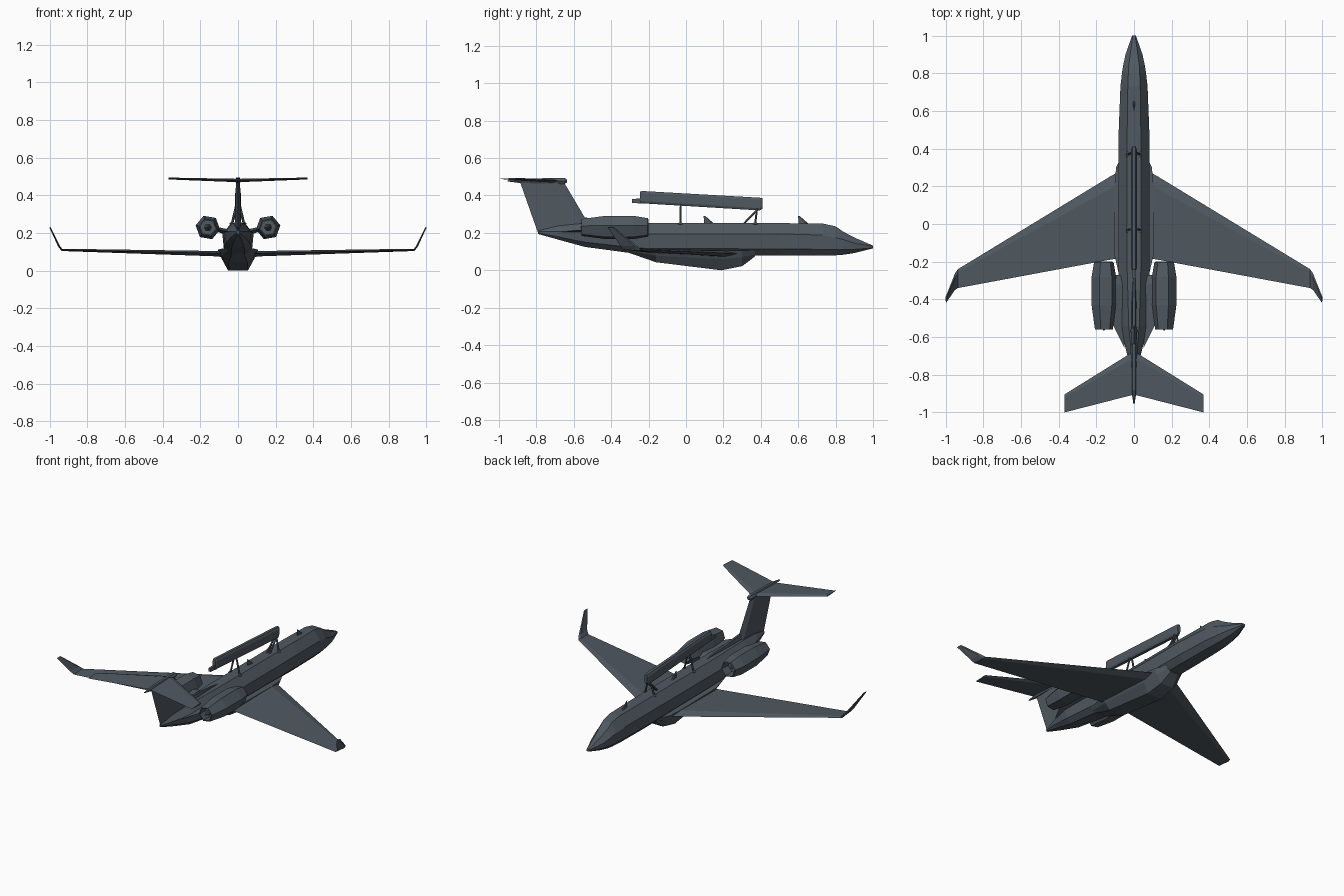
import bpy, bmesh
from math import sin, cos, radians, pi
from mathutils import Vector

paint = bpy.data.materials.new("slate_paint")
paint.diffuse_color = (0.08, 0.10, 0.12, 1)


def loft(name, rings, mirror=False, cap=True):
    """Skin a series of equal-length point rings into a flat-shaded object."""
    bm = bmesh.new()
    vs = [[bm.verts.new(p) for p in r] for r in rings]
    n = len(rings[0])
    for a, b in zip(vs, vs[1:]):
        for i in range(n):
            j = (i + 1) % n
            bm.faces.new((a[i], a[j], b[j], b[i]))
    if cap:
        bm.faces.new(vs[0])
        bm.faces.new(vs[-1])
    bmesh.ops.remove_doubles(bm, verts=bm.verts, dist=1e-5)
    bmesh.ops.recalc_face_normals(bm, faces=bm.faces)
    me = bpy.data.meshes.new(name)
    bm.to_mesh(me)
    bm.free()
    me.materials.append(paint)
    ob = bpy.data.objects.new(name, me)
    bpy.context.collection.objects.link(ob)
    if mirror:
        m = ob.modifiers.new("mirror", 'MIRROR')
        m.use_mirror_merge = False
    return ob


def hull(y, levels):
    """Symmetric cross-section from (half width, z) pairs, top to bottom."""
    return [(w, y, z) for w, z in levels] + [(-w, y, z) for w, z in reversed(levels)]


def foil(le, te, t, axis):
    """Thin four-point aerofoil section."""
    le, te, axis = Vector(le), Vector(te), Vector(axis)
    mid = le.lerp(te, 0.15)
    return [le, mid + axis * t, te, mid - axis * t]


def ring(c, r, n, turn=0):
    """Polygon around the y axis."""
    return [(c[0] + r * cos(turn + 2 * pi * i / n), c[1],
             c[2] + r * sin(turn + 2 * pi * i / n)) for i in range(n)]


def strut(name, a, b, r, mirror=True):
    a, b = Vector(a), Vector(b)
    d = (b - a).normalized()
    u = d.cross(Vector((0, 1, 0))).normalized()
    v = d.cross(u)
    loft(name, [[p + (u * cos(k * pi / 3) + v * sin(k * pi / 3)) * r for k in range(6)]
                for p in (a, b)], mirror)


# Fuselage: y, then (top w, z), (upper side), (lower side), (bottom)
body = [
    (1.00, .006, .132, .010, .128, .010, .120, .006, .117),
    (0.90, .020, .175, .045, .145, .043, .112, .020, .092),
    (0.84, .028, .207, .058, .165, .055, .110, .028, .083),
    (0.80, .030, .235, .064, .175, .060, .110, .032, .080),
    (0.73, .033, .250, .072, .188, .067, .112, .036, .079),
    (0.50, .036, .252, .081, .195, .075, .114, .040, .079),
    (-0.25, .036, .252, .083, .195, .075, .118, .040, .086),
    (-0.54, .028, .252, .072, .205, .062, .150, .032, .125),
    (-0.68, .015, .238, .040, .208, .036, .178, .020, .163),
    (-0.79, .004, .212, .008, .206, .008, .200, .004, .194),
]
loft("fuselage", [hull(s[0], list(zip(s[1::2], s[2::2]))) for s in body])

# Belly fairing
belly = [
    (0.37, .060, .105, .050, .085, .030, .075),
    (0.30, .095, .105, .080, .070, .045, .022),
    (0.19, .105, .108, .085, .060, .052, .000),
    (-0.16, .105, .112, .085, .078, .050, .043),
    (-0.31, .070, .120, .055, .105, .030, .095),
]
loft("belly_fairing", [hull(s[0], list(zip(s[1::2], s[2::2]))) for s in belly])

# Wings with upturned tips
loft("wing", [
    foil((.04, .300, .088), (.04, -.175, .092), .020, (0, 0, 1)),
    foil((.13, .250, .090), (.13, -.190, .093), .014, (0, 0, 1)),
    foil((.935, -.240, .110), (.935, -.340, .111), .006, (-.3, 0, 1)),
    foil((.950, -.262, .130), (.952, -.352, .132), .005, (-.9, 0, .4)),
    foil((.998, -.385, .230), (.998, -.420, .230), .003, (-.9, 0, .4)),
], mirror=True)

# Tail fin, its forward fillet, and tailplane
X = (1, 0, 0)
loft("tail_fin", [
    foil((0, -.500, .215), (0, -.790, .197), .020, X),
    foil((0, -.540, .280), (0, -.818, .275), .016, X),
    foil((0, -.655, .475), (0, -.890, .480), .011, X),
])
loft("fin_fillet", [hull(y, [(w * .4, z), (w, .23)]) for y, w, z in
                    ((-.18, .006, .250), (-.42, .018, .272), (-.58, .016, .285))])
loft("tailplane", [
    foil((0, -.675, .478), (0, -.905, .480), .009, (0, 0, 1)),
    foil((.37, -.905, .489), (.37, -1.0, .489), .005, (0, 0, 1)),
], mirror=True)
loft("tail_bullet", [ring((0, y, .478), r, 6) for y, r in
                     ((-.635, .008), (-.65, .018), (-.74, .017), (-.89, .013), (-.955, .003))])

# Engines: hollow hexagonal nacelles with intake hub and exhaust cone
EX, EZ, TURN = .160, .229, radians(10)
nacelle = [(-.26, .042), (-.20, .047), (-.205, .053), (-.28, .066), (-.43, .066),
           (-.56, .048), (-.56, .041), (-.50, .043)]
loft("engine_nacelle", [ring((EX, y, EZ), r, 6, TURN) for y, r in nacelle], mirror=True)
loft("intake_hub", [ring((EX, y, EZ), r, 6) for y, r in ((-.26, .018), (-.225, .002))], mirror=True)
loft("exhaust_cone", [ring((EX, y, EZ), r, 6) for y, r in ((-.49, .022), (-.565, .004))], mirror=True)
loft("engine_pylon", [
    foil((.05, -.27, .202), (.05, -.66, .206), .016, (0, 0, 1)),
    foil((.115, -.27, .220), (.115, -.53, .220), .013, (0, 0, 1)),
], mirror=True)

# Dorsal radar beam and its rear tip
loft("radar_beam", [hull(y, [(w * .6, t), (w, t - .012), (w, b + .012), (w * .6, b)])
                    for y, t, b, w in ((.41, .386, .330, .010), (.395, .388, .320, .015),
                                       (-.235, .424, .358, .015), (-.245, .420, .362, .010))])
loft("radar_tail", [hull(y, [(.008, t), (.008, b)])
                    for y, t, b in ((-.23, .385, .356), (-.29, .381, .361))])

# Radar struts
for name, top, foot in (
        ("rear_strut", (.008, -.028, .352), (.036, -.030, .235)),
        ("front_strut", (.008, .380, .330), (.036, .368, .235)),
        ("brace_strut", (.006, .385, .328), (.010, .305, .245))):
    strut(name, top, foot, .006)
for y in (-.03, .37):
    loft("strut_foot", [ring((.036, y + d, .248), r, 6) for d, r in
                        ((-.018, .004), (0, .010), (.018, .004))], mirror=True)

# Blade aerials on the spine
for y in (.12, .625):
    loft("blade_aerial", [foil((0, y + .035, .245), (0, y - .022, .245), .006, X),
                          foil((0, y - .018, .291), (0, y - .026, .291), .003, X)])
